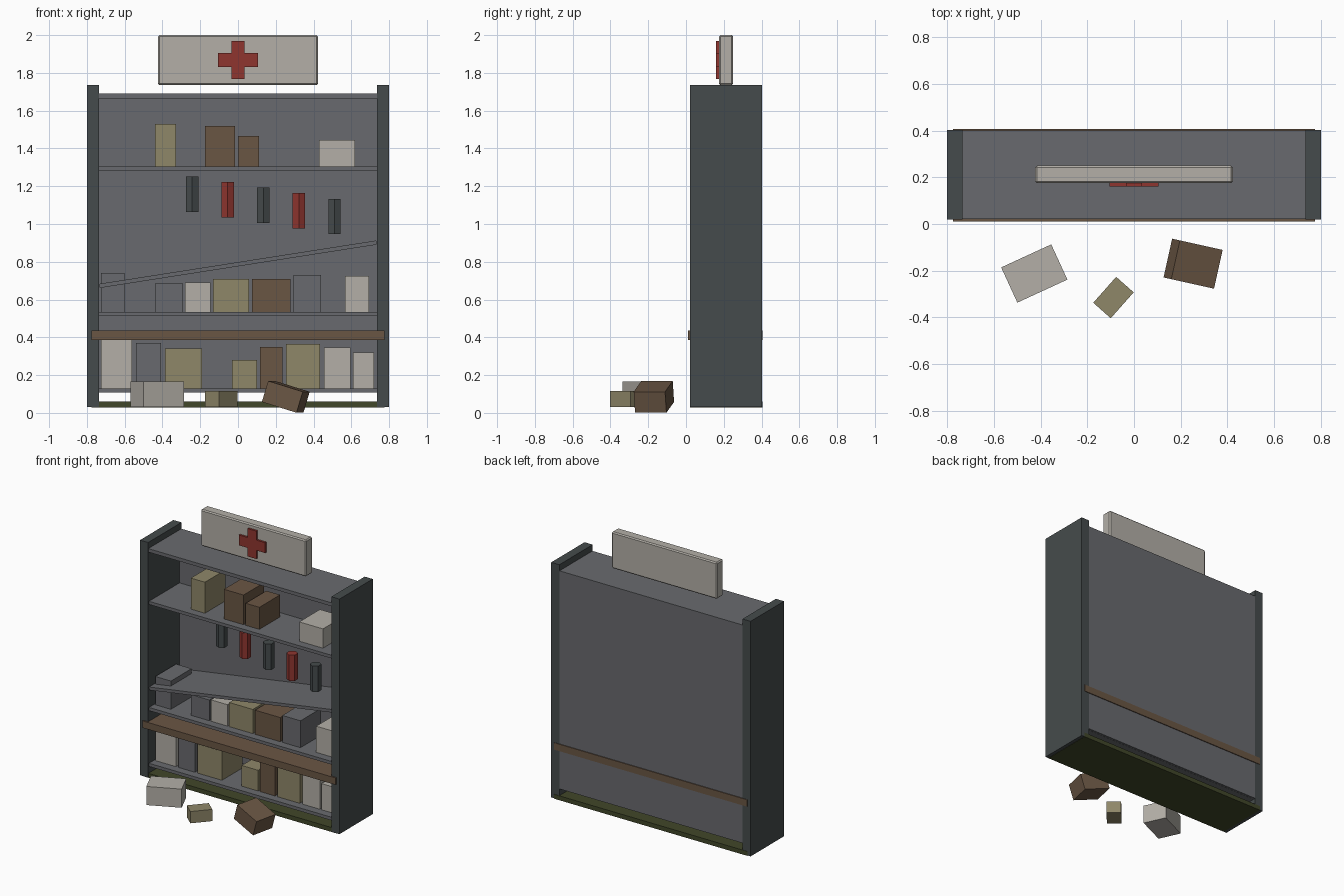
import bpy, math

if "Cube" in bpy.data.objects:
    bpy.data.objects.remove(bpy.data.objects["Cube"])

def material(name, hex_rgb):
    m = bpy.data.materials.new(name)
    lin = []
    for i in (0, 2, 4):
        c = int(hex_rgb[i:i + 2], 16) / 255
        lin.append(c / 12.92 if c <= 0.04045 else ((c + 0.055) / 1.055) ** 2.4)
    m.diffuse_color = (*lin, 1)
    m.use_nodes = True
    m.node_tree.nodes["Principled BSDF"].inputs["Base Color"].default_value = m.diffuse_color
    return m

GREY = material("shelf grey", "696a6e")
DARK = material("dark slate", "454b4c")
WOOD = material("brown wood", "6a5644")
KHAKI = material("khaki card", "8f8769")
CREAM = material("off white", "b3afa7")
RED = material("red", "8f352f")
OLIVE = material("olive base", "414729")

def box(name, x, y, z, mat, bevel=0, rot=(0, 0, 0)):
    """Box from its (min, max) range on each axis, turned about its middle."""
    bpy.ops.mesh.primitive_cube_add(size=1, location=[sum(r) / 2 for r in (x, y, z)])
    o = bpy.context.object
    o.name = name
    for v in o.data.vertices:
        v.co = [c * (r[1] - r[0]) for c, r in zip(v.co, (x, y, z))]
    o.rotation_euler = [math.radians(a) for a in rot]
    o.data.materials.append(mat)
    if bevel:
        b = o.modifiers.new("edge", 'BEVEL')
        b.width, b.segments = bevel, 1
    return o

# Cabinet: sides, back, top, base and counter
INNER = (-0.735, 0.735)
for side, s in (("left", -1), ("right", 1)):
    box(side + "_side", sorted((s * 0.735, s * 0.80)), (0.02, 0.402), (0.03, 1.735), DARK)
box("back_panel", INNER, (0.38, 0.40), (0.108, 1.69), GREY)
box("top_panel", INNER, (0.022, 0.40), (1.665, 1.69), GREY)
box("base", (-0.775, 0.775), (0.022, 0.404), (0.028, 0.06), OLIVE)
box("counter", (-0.775, 0.775), (0.01, 0.406), (0.385, 0.435), WOOD)

# Level shelves and the collapsed sloping one
for name, top in (("bottom", 0.13), ("middle", 0.535), ("upper", 1.305)):
    box(name + "_shelf", INNER, (0.03, 0.385), (top - 0.023, top), GREY)
slope = math.atan2(0.23, 1.47)
box("fallen_shelf", (-0.742, 0.742), (0.03, 0.385), (0.776, 0.798), GREY,
    rot=(0, -math.degrees(slope), 0))

# Goods on each shelf: left, right, top, colour
goods = {
    1.305: ((-0.44, -0.327, 1.53, KHAKI), (-0.175, -0.017, 1.52, WOOD),
            (0.0, 0.11, 1.465, WOOD), (0.43, 0.62, 1.445, CREAM)),
    0.535: ((-0.725, -0.60, 0.74, GREY), (-0.44, -0.292, 0.685, GREY),
            (-0.28, -0.146, 0.69, CREAM), (-0.132, 0.057, 0.71, KHAKI),
            (0.075, 0.278, 0.71, WOOD), (0.294, 0.44, 0.73, GREY),
            (0.566, 0.693, 0.725, CREAM)),
    0.13: ((-0.725, -0.56, 0.385, CREAM), (-0.54, -0.407, 0.37, GREY),
           (-0.386, -0.19, 0.34, KHAKI), (-0.032, 0.10, 0.28, KHAKI),
           (0.116, 0.235, 0.35, WOOD), (0.254, 0.434, 0.365, KHAKI),
           (0.455, 0.595, 0.345, CREAM), (0.608, 0.72, 0.32, CREAM)),
}
for floor, items in goods.items():
    for x0, x1, top, mat in items:
        box("shelf_box", (x0, x1), (0.088, 0.325), (floor, top), mat)

# Hanging six-sided tubes, each one lower than the last
for i in range(5):
    bpy.ops.mesh.primitive_cylinder_add(
        vertices=6, radius=0.038, depth=0.187,
        location=(-0.243 + 0.1885 * i, 0.16, 1.158 - 0.0295 * i))
    tube = bpy.context.object
    tube.name = "hanging_tube"
    tube.data.materials.append(RED if i % 2 else DARK)

# Sign with a cross
box("sign", (-0.423, 0.423), (0.175, 0.25), (1.735, 2.0), CREAM, bevel=0.008)
box("cross_upright", (-0.035, 0.035), (0.16, 0.177), (1.768, 1.97), RED)
for side, s in (("left", -1), ("right", 1)):
    box("cross_arm_" + side, sorted((s * 0.035, s * 0.105)), (0.16, 0.177), (1.83, 1.905), RED)

# Boxes dropped in front
box("dropped_white_box", (-0.545, -0.309), (-0.295, -0.129), (0.03, 0.165), CREAM, rot=(0, 0, 24.7))
box("dropped_khaki_box", (-0.162, -0.014), (-0.365, -0.265), (0.03, 0.115), KHAKI, rot=(0, 0, 48.5))
box("dropped_brown_box", (0.155, 0.351), (-0.255, -0.085), (0.027, 0.143), WOOD, rot=(0, 17, -12.5))
